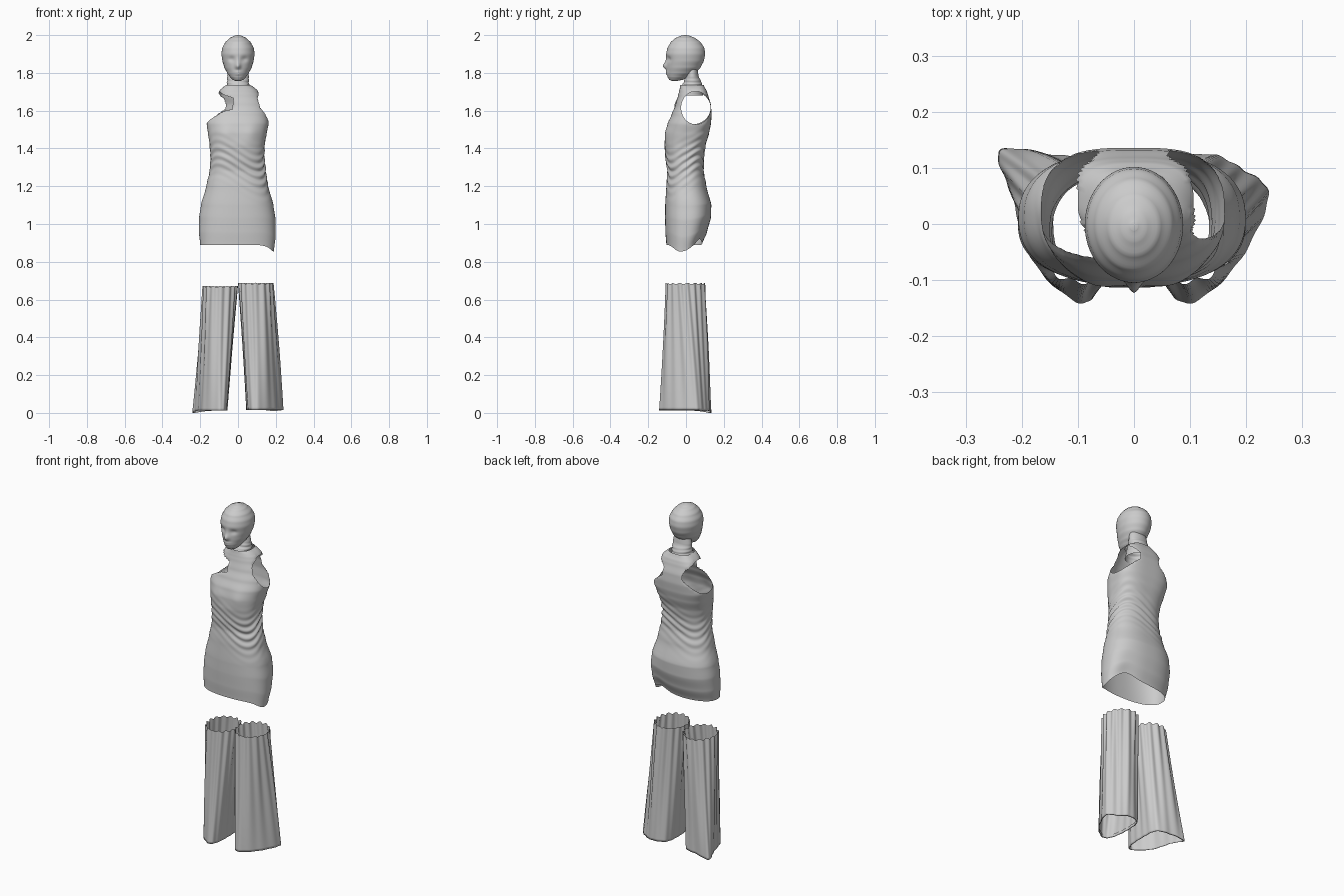
import bpy, bmesh, math
from math import sin, cos, pi, exp

if "Cube" in bpy.data.objects:
    bpy.data.objects.remove(bpy.data.objects["Cube"])

def gauss(v, c, s):
    return exp(-((v - c) / s) ** 2)

def catmull(a, b, c, d, u):
    return b + 0.5 * u * (c - a + u * (2*a - 5*b + 4*c - d + u * (3*(b - c) + d - a)))

def sample(table, z):
    # smooth lookup in rows of (z, values...) sorted upward
    n = len(table)
    i = max(0, min(n - 2, sum(1 for r in table if r[0] <= z) - 1))
    z0, z1 = table[i][0], table[i + 1][0]
    u = max(0, min(1, (z - z0) / (z1 - z0)))
    u = u * u * (3 - 2 * u) * 0.4 + u * 0.6
    return [a + (b - a) * u for a, b in zip(table[i][1:], table[i + 1][1:])]

def spow(v, p):
    return math.copysign(abs(v) ** p, v)

def loft(name, rings, cap_low=False, cap_high=False, edit=None):
    bm = bmesh.new()
    rows = [[bm.verts.new(p) for p in r] for r in rings]
    n = len(rows[0])
    for a, b in zip(rows, rows[1:]):
        for j in range(n):
            k = (j + 1) % n
            bm.faces.new((a[j], a[k], b[k], b[j]))
    if cap_low:
        bm.faces.new(rows[0][::-1])
    if cap_high:
        bm.faces.new(rows[-1])
    if edit:
        edit(bm)
    me = bpy.data.meshes.new(name)
    bm.to_mesh(me)
    bm.free()
    ob = bpy.data.objects.new(name, me)
    bpy.context.collection.objects.link(ob)
    for p in me.polygons:
        p.use_smooth = True
    return ob

def angles(n):
    return [2 * pi * j / n for j in range(n)]

# Head: z, front y, back y, half width
HEAD = [(1.758, -0.075, -0.045, 0.014), (1.764, -0.09, -0.015, 0.03),
        (1.78, -0.098, 0.015, 0.044), (1.80, -0.101, 0.05, 0.058),
        (1.83, -0.102, 0.078, 0.073), (1.865, -0.102, 0.095, 0.083),
        (1.90, -0.105, 0.102, 0.088), (1.93, -0.099, 0.098, 0.084),
        (1.96, -0.083, 0.08, 0.069), (1.983, -0.058, 0.052, 0.047),
        (1.995, -0.033, 0.024, 0.024), (2.0, -0.012, 0.004, 0.007)]
head_rings = []
for i in range(61):
    z = 1.758 + 0.242 * (0.5 - 0.5 * cos(pi * i / 60))
    yf, yb, w = sample(HEAD, z)
    ring = []
    for t in angles(72):
        x, y = w * cos(t), (yf + yb) / 2 + (yb - yf) / 2 * sin(t)
        if sin(t) < 0:
            nose = 0.02 * gauss(x, 0, 0.013) * gauss(z, 1.836, 0.016)
            bridge = 0.006 * gauss(x, 0, 0.012) * gauss(z, 1.86, 0.02)
            lips = 0.006 * gauss(x, 0, 0.02) * (gauss(z, 1.805, 0.006) + gauss(z, 1.793, 0.005))
            eyes = 0.009 * gauss(abs(x), 0.034, 0.017) * gauss(z, 1.873, 0.014)
            y += eyes - nose - bridge - lips
        ring.append((x, y, z))
    head_rings.append(ring)
loft("head", head_rings, True, True)

# Neck with rolled collar folds
NECK = [(1.68, -0.04, 0.09, 0.062), (1.72, -0.032, 0.09, 0.06), (1.75, -0.012, 0.082, 0.058),
        (1.785, 0.0, 0.066, 0.057), (1.83, 0.0, 0.06, 0.05)]
neck_rings = []
for i in range(41):
    z = 1.68 + 0.15 * i / 40
    yf, yb, w = sample(NECK, z)
    ring = []
    for t in angles(48):
        k = 1 + 0.035 * sin(z * 300 + 1.5 * cos(t)) * gauss(z, 1.735, 0.035)
        ring.append((w * k * cos(t), (yf + yb) / 2 + (yb - yf) / 2 * k * sin(t), z))
    neck_rings.append(ring)
loft("neck", neck_rings)

# Dress: z, left half width, right half width, front y, back y
DRESS = [(0.88, 0.200, 0.190, -0.104, 0.085), (0.95, 0.207, 0.199, -0.109, 0.112),
         (1.03, 0.206, 0.199, -0.111, 0.132), (1.10, 0.196, 0.188, -0.110, 0.134),
         (1.20, 0.168, 0.160, -0.104, 0.108), (1.28, 0.150, 0.145, -0.097, 0.092),
         (1.35, 0.145, 0.137, -0.107, 0.093), (1.42, 0.150, 0.141, -0.113, 0.104),
         (1.48, 0.159, 0.152, -0.109, 0.122), (1.53, 0.166, 0.162, -0.098, 0.132),
         (1.58, 0.160, 0.158, -0.076, 0.136), (1.63, 0.142, 0.142, -0.056, 0.132),
         (1.68, 0.117, 0.119, -0.042, 0.118), (1.705, 0.10, 0.106, -0.036, 0.11),
         (1.722, 0.082, 0.088, -0.032, 0.10), (1.735, 0.064, 0.066, -0.030, 0.094)]
dress_rings = []
for i in range(141):
    z0 = 0.88 + 0.855 * i / 140
    wl, wr, yf, yb = sample(DRESS, z0)
    up = max(0, min(1, (z0 - 1.38) / 0.15))
    ring = []
    for t in angles(128):
        c, s = cos(t), sin(t)
        p = (0.85 - 0.2 * up) if s > 0 else 0.85
        x = (wr if c > 0 else wl) * spow(c, p)
        y = (yf + yb) / 2 + (yb - yf) / 2 * spow(s, p)
        # diagonal waist folds
        d = z0 - 0.6 * x * s
        f = 0.005 * sin(d * 150 + 1.2 * sin(9 * x)) * gauss(d, 1.32, 0.085) * (0.7 + 0.3 * c)
        # bust
        if s < 0:
            y -= 0.007 * gauss(abs(x), 0.07, 0.04) * gauss(z0, 1.48, 0.05)
        # uneven hem, low on the right and notched at the right back
        a = (t + pi) % (2 * pi) - pi
        hem = 0.01 - 0.036 * gauss(a, -0.15, 0.5) + 0.03 * gauss(a, 1.0, 0.4)
        z = z0 + hem * max(0, 1 - (z0 - 0.88) / 0.25)
        ring.append((x + f * c, y + f * s, z))
    dress_rings.append(ring)

def cut_armholes(bm):
    def reach(v):
        cy, ry = (0.052, 0.078) if v.co.x > 0 else (0.034, 0.096)
        return cy, math.hypot((v.co.y - cy) / ry, (v.co.z - 1.615) / 0.087)
    gone = [v for v in bm.verts if abs(v.co.x) > 0.03 and reach(v)[1] < 1]
    bmesh.ops.delete(bm, geom=gone, context='VERTS')
    for v in bm.verts:
        if v.is_boundary and 1.45 < v.co.z < 1.725:
            cy, d = reach(v)
            v.co.y = cy + (v.co.y - cy) / d
            v.co.z = 1.615 + (v.co.z - 1.615) / d

loft("dress", dress_rings, edit=cut_armholes)

# Trouser legs: hem outline runs outer, back, inner, front
HEM_RIGHT = [(0.24, 0.05), (0.19, 0.10), (0.13, 0.125), (0.06, 0.10),
             (0.045, 0.0), (0.06, -0.11), (0.105, -0.14), (0.185, -0.07)]
HEM_LEFT = [(0.218, 0.05), (0.24, 0.13), (0.15, 0.125), (0.07, 0.10),
            (0.057, 0.0), (0.065, -0.11), (0.10, -0.14), (0.178, -0.07)]

def trouser_leg(name, side, hem, top_z, hem_z, corner_drop):
    rings = []
    rows = 50
    cx = sum(p[0] for p in hem) / 8
    for i in range(-3, rows + 1):
        u = max(0, i) / rows
        ring = []
        for t in angles(144):
            q = t / (2 * pi) * 8
            k = int(q)
            h = [catmull(*(hem[(k + m) % 8][ax] for m in (-1, 0, 1, 2)), q - k) for ax in (0, 1)]
            pleat = 0.0045 * (0.3 + 0.7 * u) * sin(15 * t + 1.3 * sin(2 * t) + 0.6 * u)
            pleat += 0.004 * sin(5 * t + 1) * sin(pi * u)
            x = h[0] + (0.094 + 0.09 * cos(t) - h[0]) * u + pleat * cos(t)
            y = h[1] + (-0.002 + 0.101 * sin(t) - h[1]) * u + pleat * sin(t)
            z = hem_z + (top_z - hem_z) * u - corner_drop * gauss(t, 0.8, 0.5) * (1 - u)
            z += 0.004 * sin(15 * t) * u ** 12
            if i < 0:  # turned-in hem
                x += (cx - x) * 0.05
                y *= 0.95
                z += 0.008 * (-i - 1)
            ring.append((side * x, y, z))
        rings.append(ring)
    loft(name, rings if side > 0 else [r[::-1] for r in rings])

trouser_leg("right_trouser_leg", 1, HEM_RIGHT, 0.685, 0.016, 0.006)
trouser_leg("left_trouser_leg", -1, HEM_LEFT, 0.668, 0.012, 0.012)
